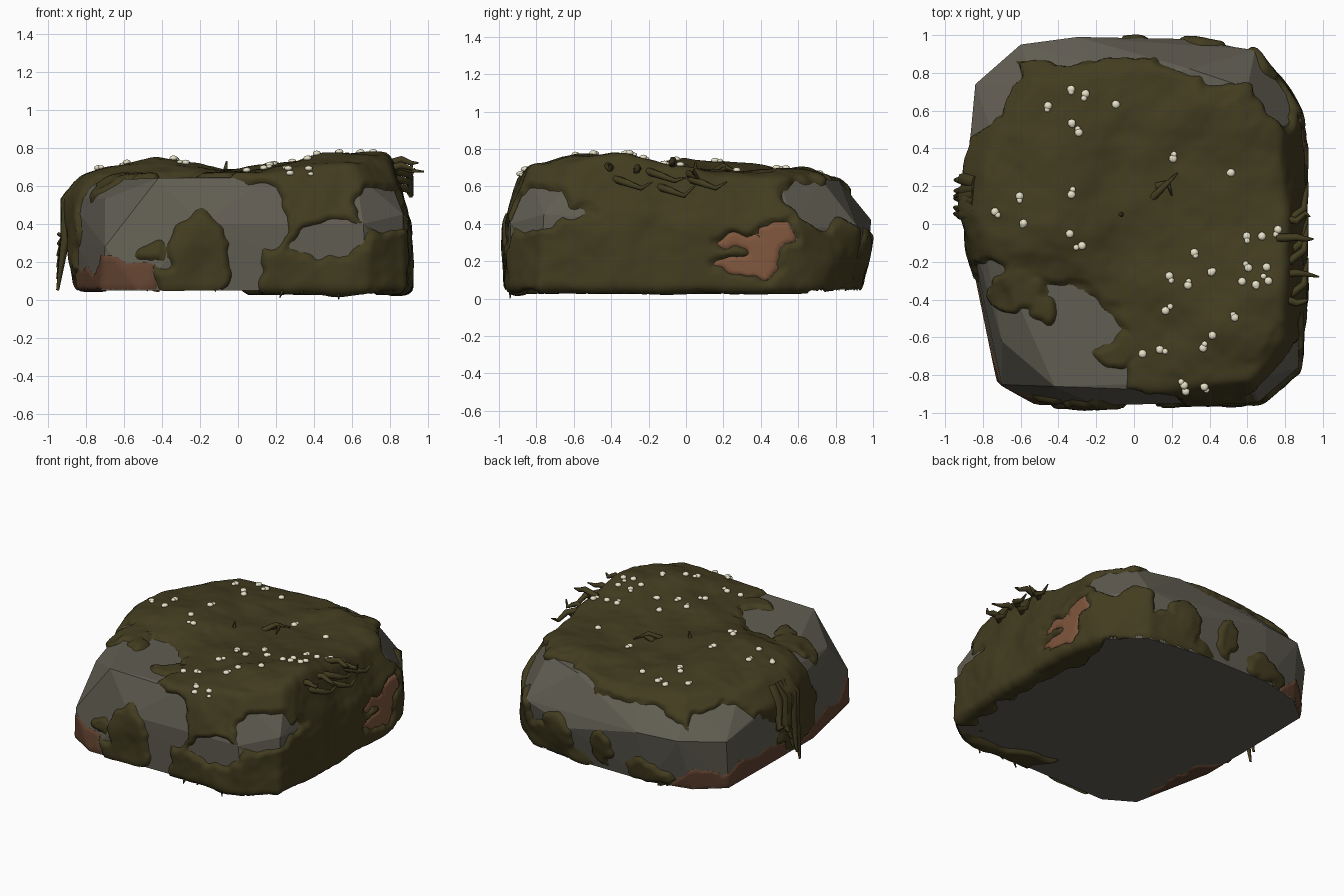
import bpy
import bmesh
import random
from math import exp
from mathutils import Vector, noise
from mathutils.bvhtree import BVHTree

random.seed(4)
if "Cube" in bpy.data.objects:
    bpy.data.objects.remove(bpy.data.objects["Cube"])


def material(name, colour):
    mat = bpy.data.materials.new(name)
    mat.use_nodes = True
    mat.diffuse_color = (*colour, 1)
    shader = mat.node_tree.nodes["Principled BSDF"]
    shader.inputs["Base Color"].default_value = (*colour, 1)
    shader.inputs["Roughness"].default_value = 0.9
    return mat


STONE = material("grey stone", (.12, .11, .085))
MOSS = material("olive moss", (.055, .045, .014))
CLAY = material("pale rust", (.21, .092, .045))
RUST = material("dark rust", (.118, .054, .029))
CREAM = material("cream petals", (.88, .83, .63))


def add_object(name, data, mat):
    data.materials.append(mat)
    ob = bpy.data.objects.new(name, data)
    bpy.context.scene.collection.objects.link(ob)
    return ob


# Boulder: convex hull of a foot, a waist and a crown outline
FOOT = [(-.84, -.25), (-.72, -.83), (-.52, -.95), (.68, -.93), (.87, -.78), (.9, -.3),
        (.9, .4), (.84, .65), (.6, .86), (.2, .92), (-.35, .92), (-.65, .85), (-.83, .7)]
WAIST = [(-.85, -.2, .3), (-.7, -.85, .28), (-.2, -.96, .4), (.66, -.94, .4), (.87, -.76, .45),
         (.88, 0, .4), (.88, .58, .38), (.64, .92, .38), (.25, .98, .3), (-.3, .99, .42),
         (-.6, .95, .42), (-.84, .74, .4), (-.9, .1, .54), (-.87, .36, .5)]
CROWN = [(-.7, -.62, .53), (-.42, -.86, .64), (.15, -.88, .64), (.62, -.83, .66), (.79, -.6, .66),
         (.8, 0, .66), (.76, .5, .63), (.6, .72, .64), (.3, .82, .63), (-.2, .84, .59),
         (-.52, .74, .62), (-.74, .45, .62), (-.82, .05, .63)]

bm = bmesh.new()
for point in [(x, y, .05) for x, y in FOOT] + WAIST + CROWN:
    bm.verts.new(point)
bmesh.ops.convex_hull(bm, input=bm.verts[:])
bmesh.ops.delete(bm, geom=[v for v in bm.verts if not v.link_faces], context="VERTS")
bmesh.ops.recalc_face_normals(bm, faces=bm.faces[:])
mesh = bpy.data.meshes.new("boulder")
bm.to_mesh(mesh)
bm.free()
boulder = add_object("boulder", mesh, STONE)

# Even, dense copy of the boulder surface from which the coverings grow
remesh = boulder.modifiers.new("dense", "REMESH")
remesh.mode = "VOXEL"
remesh.voxel_size = .016
dense = bpy.data.meshes.new_from_object(
    boulder.evaluated_get(bpy.context.evaluated_depsgraph_get()))
boulder.modifiers.remove(remesh)

# Ellipsoids (centre, radii) that mark each kind of patch
BARE = [(-.55, -.75, .6, .55, .46, .3), (-.8, -.4, .55, .17, .22, .2),
        (-.35, -.96, .45, .5, .2, .3), (0, -.96, .2, .11, .15, .3), (.12, -.96, .46, .13, .15, .17),
        (-.72, -.7, .2, .25, .5, .3), (.48, -.94, .32, .22, .12, .09), (.76, -.88, .5, .13, .16, .17),
        (.88, -.8, .51, .12, .17, .15), (.88, -.64, .47, .08, .12, .035),
        (-.3, .99, .35, .62, .17, .37), (-.84, .72, .3, .28, .28, .36),
        (-.88, .42, .2, .15, .25, .25), (.55, .91, .5, .45, .2, .25), (.78, .72, .56, .15, .2, .2)]
TUFTS = [(-.2, -.96, .2, .16, .15, .27), (-.46, -.96, .25, .11, .1, .06),
         (-.61, -.35, .6, .17, .13, .14), (-.46, -.45, .65, .08, .08, .08),
         (-.08, -.67, .65, .12, .08, .1),
         (.37, .97, .2, .14, .2, .17), (.02, .97, .24, .09, .2, .13),
         (.68, .88, .24, .13, .2, .2), (-.38, .97, .12, .22, .15, .09)]
CLAY_SPOTS = [(.9, .37, .17, .1, .12, .055), (.9, .25, .17, .1, .09, .035),
              (.9, .29, .29, .1, .1, .035), (.9, .41, .25, .1, .08, .09),
              (.9, .5, .33, .1, .09, .065)]
RUST_SPOTS = [(-.84, -.45, .05, .15, .36, .12), (-.66, -.84, .05, .26, .25, .17),
              (-.82, .42, .03, .2, .42, .17), (-.7, .85, .03, .22, .2, .18)]
# Hills of moss on the crown: x, y, height, radius
HILLS = [(.55, -.5, .085, .38), (.8, -.3, .03, .2), (-.42, 0, .08, .28), (-.4, .45, .05, .25),
         (.45, .6, .035, .2)]


def inside(p, blobs):
    """Positive within any blob, with a ragged edge."""
    q = p + noise.noise_vector(p * 5) * .05 + noise.noise_vector(p * 13) * .035
    best = -9
    for b in blobs:
        d = q - Vector(b[:3])
        r = Vector(b[3:])
        size = Vector((d.x / r.x, d.y / r.y, d.z / r.z)).length
        best = max(best, (1 - size) * min(r))
    return best


def moss_cover(p, n):
    cover = max(-inside(p, BARE), inside(p, TUFTS))
    cover = min(cover, -inside(p, CLAY_SPOTS + RUST_SPOTS))
    if n.z < -.8:
        # Underneath, only a ragged fringe on the left and front edges
        fringe = max(p.x - .76, min(-.81 - p.y, p.x - .1))
        cover = min(cover, fringe + .12 * noise.noise(p * 6))
    return cover


def moss_shift(p, n, d):
    shift = n * max(-.025, min(.025, d * 1.3))
    if d > 0:
        full = min(1, d / .1)
        shift += n * full * (.024 * noise.noise(p * 4.5) + .005 * noise.noise(p * 15))
        hill = sum(h * exp(-((p.x - x) ** 2 + (p.y - y) ** 2) / r ** 2) for x, y, h, r in HILLS)
        shift.z += max(0, n.z) * full * hill
        # Crease running down the front
        crease = exp(-((p.x - .28) / .07) ** 2 - ((p.z - .42) / .15) ** 2)
        shift -= n * .02 * crease * full
    return shift


def rust_cover(p, n):
    """Only the first stain creeps round to the underside."""
    return inside(p, RUST_SPOTS[:1] if n.z < -.8 else RUST_SPOTS)


def stain_shift(p, n, d):
    return n * max(-.015, min(.008, d * 1.3))


def shell(name, mat, cover, shift, soften):
    """Grow a skin where cover is positive and sink its rim into the stone."""
    bm = bmesh.new()
    bm.from_mesh(dense)
    for _ in range(soften):
        bmesh.ops.smooth_vert(bm, verts=bm.verts[:], factor=.5,
                              use_axis_x=True, use_axis_y=True, use_axis_z=True)
    bm.normal_update()
    moves = []
    for v in bm.verts:
        p, n = v.co.copy(), v.normal.copy()
        d = cover(p, n)
        moves.append((v, p + shift(p, n, d), d))
    hidden = [v for v, co, d in moves if d < -.045]
    for v, co, d in moves:
        v.co = co
    bmesh.ops.delete(bm, geom=hidden, context="VERTS")
    for f in bm.faces:
        f.smooth = True
    bm.normal_update()
    tree = BVHTree.FromBMesh(bm)
    mesh = bpy.data.meshes.new(name)
    bm.to_mesh(mesh)
    bm.free()
    add_object(name, mesh, mat)
    return tree


moss_tree = shell("moss_blanket", MOSS, moss_cover, moss_shift, 5)
shell("pale_rust_stain", CLAY, lambda p, n: inside(p, CLAY_SPOTS), stain_shift, 0)
shell("dark_rust_stain", RUST, rust_cover, stain_shift, 0)
bpy.data.meshes.remove(dense)


# Tapered strands of root and hanging moss
def strands(name, paths, radius):
    curve = bpy.data.curves.new(name, "CURVE")
    curve.dimensions = "3D"
    curve.bevel_depth = radius
    curve.bevel_resolution = 1
    curve.use_fill_caps = True
    for path in paths:
        spline = curve.splines.new("POLY")
        spline.points.add(len(path) - 1)
        for i, (point, co) in enumerate(zip(spline.points, path)):
            point.co = (*co, 1)
            point.radius = 1 - .8 * (i / (len(path) - 1)) ** 2
    add_object(name, curve, MOSS)


def vary(amount):
    return random.uniform(-amount, amount)


hanging = []
for i in range(6):
    y = .06 + .032 * i
    hanging.append([(-.83, y, .6), (-.9, y + vary(.02), .52), (-.91, y + vary(.02), .32),
                    (-.95, y + vary(.02), .05 + .06 * i)])
strands("hanging_moss", hanging, .042)

# Roots over the left edge: some reach outward, some trail along it
roots = []
for y, z, reach in [(-.4, .71, .92), (-.28, .7, .98), (-.08, .74, .95), (.04, .67, .93)]:
    roots.append([(.76, y + vary(.03), z - .03), (.86, y + vary(.03), z),
                  (.91, y + vary(.02), z - .02), (reach, y, z + vary(.03))])
for y, z in [(-.38, .62), (-.2, .66), (-.15, .58), (.02, .62)]:
    roots.append([(.82, y, z + .02), (.9, y + .06, z), (.91, y + .14, z - .03),
                  (.92, y + .2, z + vary(.03))])
strands("edge_roots", roots, .022)

strands("crown_roots", [[(.1, .14, .67), (.16, .2, .71), (.23, .27, .68)],
                        [(.12, .2, .67), (.18, .22, .7), (.2, .15, .67)],
                        [(-.07, .05, .66), (-.06, .05, .73)]], .02)
strands("dangling_roots", [[(x, -.92, .1), (x + vary(.02), -.94, .05), (x, -.94, low)]
                           for x, low in [(.22, .01), (.33, .03), (.53, .002)]], .014)

# Little flowers set on the moss
FLOWERS = [(-.33, .71), (-.25, .68), (-.1, .64), (-.45, .61), (-.32, .53), (-.3, .49), (.22, .36),
           (.51, .28), (-.33, .17), (-.62, .14), (-.73, .05), (-.6, 0), (-.33, -.05), (-.29, -.11),
           (.33, -.16), (.2, -.29), (.3, -.31), (.42, -.24), (.59, -.22), (.6, -.08), (.68, -.05),
           (.75, -.04), (.71, -.22), (.7, -.29), (.57, -.32), (.64, -.33), (.18, -.45), (.52, -.49),
           (.41, -.6), (.36, -.65), (.15, -.68), (.06, -.7), (.26, -.84), (.37, -.87), (.29, -.9)]
bm = bmesh.new()
for x, y in FLOWERS:
    for radius in (.022, .016):
        start = Vector((x + vary(.016), y + vary(.016), 2))
        hit = moss_tree.ray_cast(start, Vector((0, 0, -1)))[0]
        if hit:
            made = bmesh.ops.create_icosphere(bm, subdivisions=2, radius=radius)
            bmesh.ops.scale(bm, verts=made["verts"], vec=(1, 1, .65))
            bmesh.ops.translate(bm, verts=made["verts"], vec=hit + Vector((0, 0, .007)))
for f in bm.faces:
    f.smooth = True
mesh = bpy.data.meshes.new("flowers")
bm.to_mesh(mesh)
bm.free()
add_object("flowers", mesh, CREAM)
